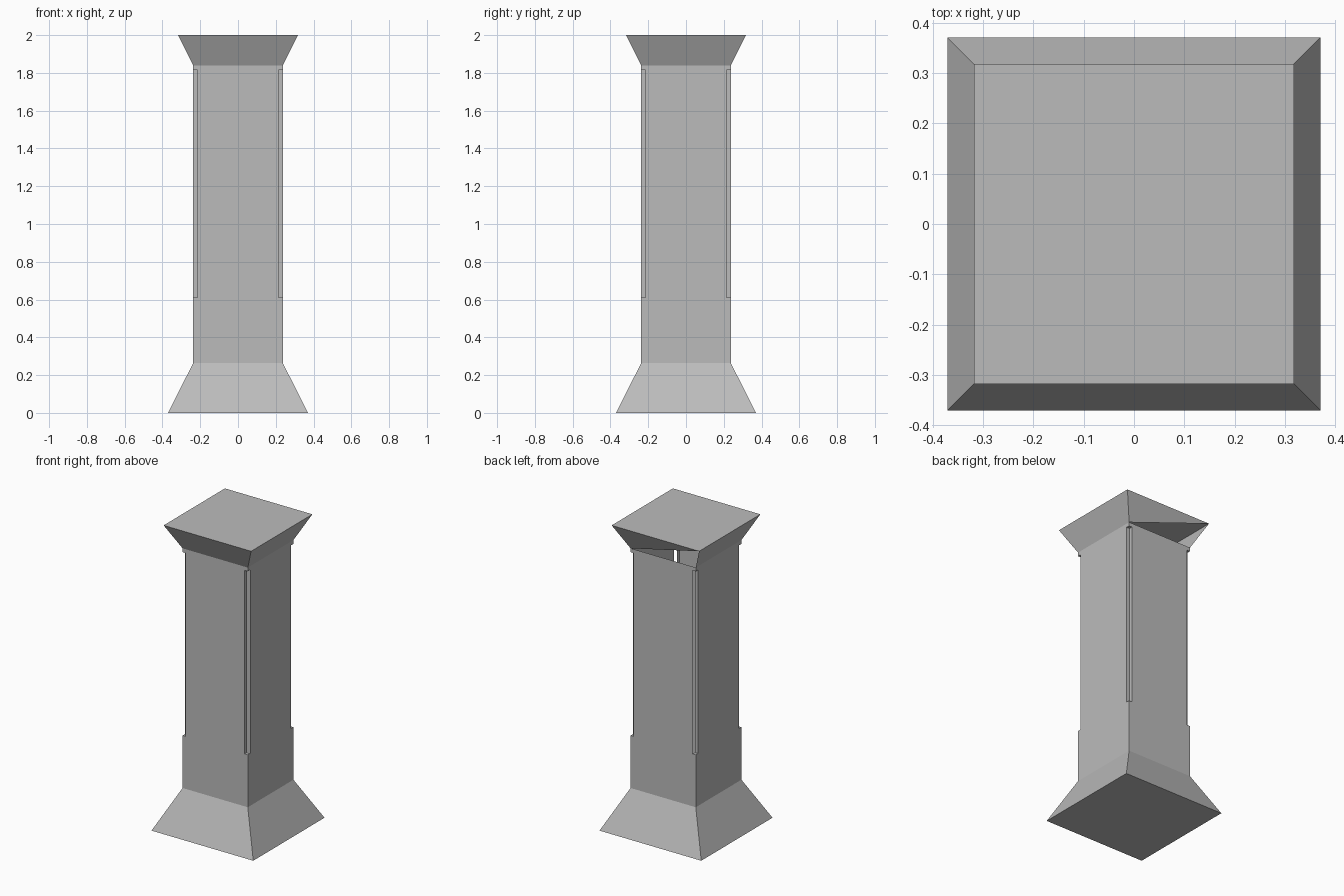
import bpy, bmesh, math
from mathutils import Matrix

if "Cube" in bpy.data.objects:
    bpy.data.objects.remove(bpy.data.objects["Cube"])

BASE, SHAFT, CAP = 0.37, 0.237, 0.318      # half widths
NOTCH = 0.214                              # half width inside the corner grooves
Z_BASE, Z_LOW, Z_HIGH, Z_NECK, Z_TOP = 0.265, 0.61, 1.815, 1.84, 2.0

stone = bpy.data.materials.new("stone grey")
stone.diffuse_color = (0.5, 0.5, 0.5, 1)
stone.use_nodes = True
stone.node_tree.nodes["Principled BSDF"].inputs["Base Color"].default_value = stone.diffuse_color


def make_part(name, side_faces, caps=()):
    """side_faces(k) gives polygons for the -y side, turned k quarter turns."""
    bm = bmesh.new()
    for k in range(4):
        turn = Matrix.Rotation(k * math.pi / 2, 4, 'Z')
        for poly in side_faces(k):
            bm.faces.new([bm.verts.new(turn @ Matrix.Translation(p).translation) for p in poly])
    for r, z, up in caps:
        ring = [(-r, -r, z), (r, -r, z), (r, r, z), (-r, r, z)]
        bm.faces.new([bm.verts.new(p) for p in (ring if up else ring[::-1])])
    bmesh.ops.remove_doubles(bm, verts=bm.verts, dist=1e-5)
    mesh = bpy.data.meshes.new(name)
    bm.to_mesh(mesh)
    bm.free()
    mesh.materials.append(stone)
    bpy.context.collection.objects.link(bpy.data.objects.new(name, mesh))


def flare(r0, z0, r1, z1):
    return [(-r0, -r0, z0), (r0, -r0, z0), (r1, -r1, z1), (-r1, -r1, z1)]


# Flared capital: the back side is half open
def capital_side(k):
    quad = flare(SHAFT, Z_NECK, CAP, Z_TOP)
    return [[quad[0], quad[2], quad[3]]] if k == 2 else [quad]


# Shaft side panel with the groove at its right-hand corner
def shaft_side(k):
    s, n = SHAFT, NOTCH
    right = [(s, Z_BASE), (s, Z_LOW), (n, Z_LOW), (n, Z_HIGH), (s, Z_HIGH), (s, Z_NECK)]
    outline = right + [(-x, z) for x, z in reversed(right)]
    polys = [[(x, -s, z) for x, z in outline]]
    if k != 2:   # groove wall facing sideways
        polys.append([(n, -s, Z_LOW), (n, -n, Z_LOW), (n, -n, Z_HIGH), (n, -s, Z_HIGH)])
    if k != 0:   # groove wall facing forward
        polys.append([(n, -n, Z_LOW), (s, -n, Z_LOW), (s, -n, Z_HIGH), (n, -n, Z_HIGH)])
    ledge = [(n, -s), (s, -s), (s, -n), (n, -n)]
    polys.append([(x, y, Z_LOW) for x, y in ledge])
    polys.append([(x, y, Z_HIGH) for x, y in reversed(ledge)])
    return polys


make_part("base", lambda k: [flare(BASE, 0, SHAFT, Z_BASE)], [(BASE, 0, False)])
make_part("shaft", shaft_side)
make_part("capital", capital_side, [(CAP, Z_TOP, True)])
